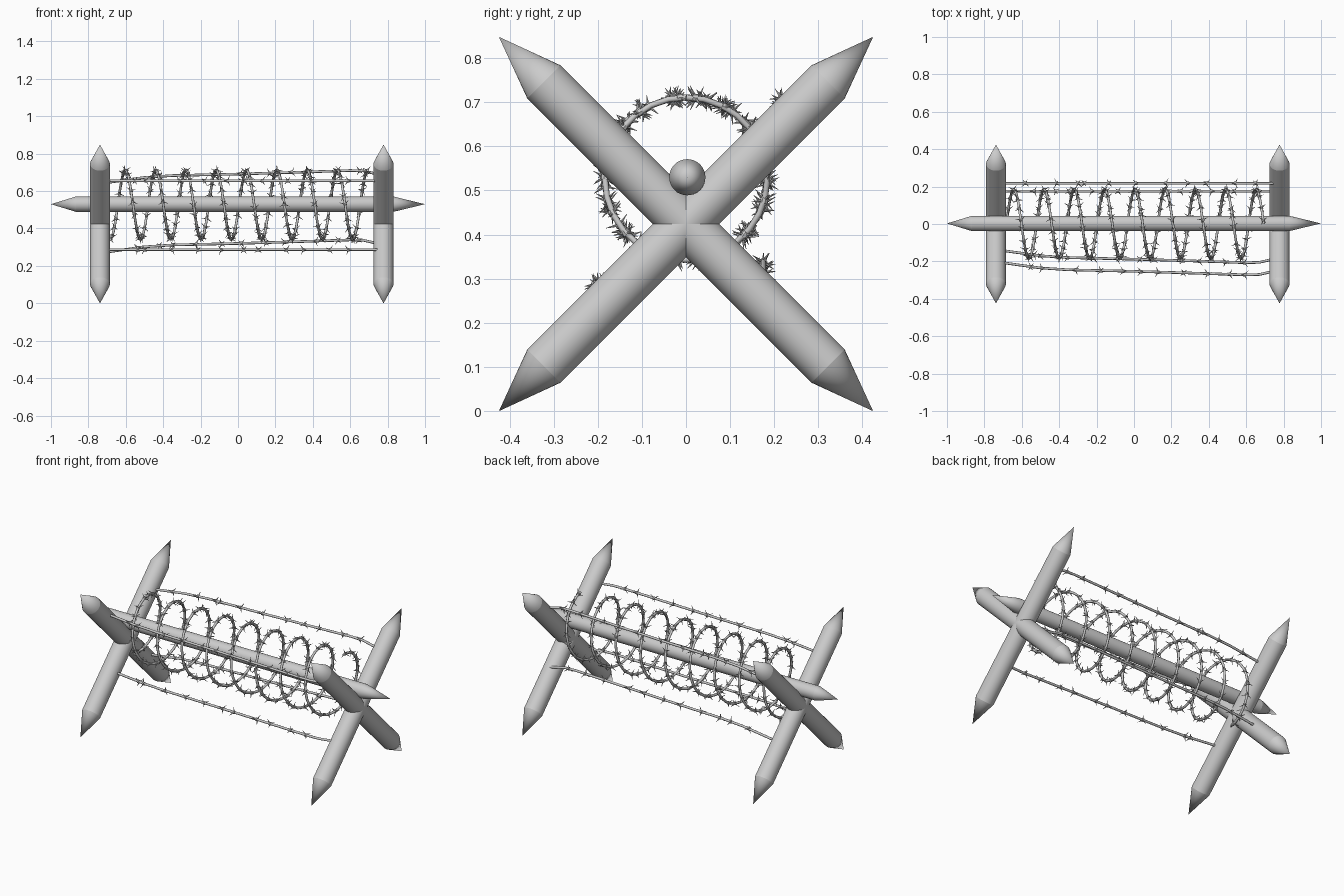
import bpy, bmesh, math, random
from mathutils import Matrix, Vector

random.seed(4)
if "Cube" in bpy.data.objects:
    bpy.data.objects.remove(bpy.data.objects["Cube"], do_unlink=True)

grey = bpy.data.materials.new("plain grey")
grey.use_nodes = True
colour = (0.6, 0.6, 0.6, 1)
grey.diffuse_color = colour
grey.node_tree.nodes["Principled BSDF"].inputs["Base Color"].default_value = colour


def finish(obj, angle):
    """Assign the material and smooth everything but the sharp edges."""
    obj.data.materials.clear()
    obj.data.materials.append(grey)
    bpy.ops.object.select_all(action="DESELECT")
    obj.select_set(True)
    bpy.context.view_layer.objects.active = obj
    bpy.ops.object.shade_smooth_by_angle(angle=math.radians(angle))


def mesh_object(name, bm, angle):
    mesh = bpy.data.meshes.new(name)
    bm.to_mesh(mesh)
    bm.free()
    obj = bpy.data.objects.new(name, mesh)
    bpy.context.collection.objects.link(obj)
    finish(obj, angle)
    return obj


def stake(name, centre, direction, start, shoulder_a, shoulder_b, end, radius):
    """Round pole with a point at both ends, turned about its own axis."""
    bm = bmesh.new()
    profile = [(0, start), (radius, shoulder_a), (radius, shoulder_b), (0, end)]
    verts = [bm.verts.new((r, 0, z)) for r, z in profile]
    edges = [bm.edges.new(pair) for pair in zip(verts, verts[1:])]
    bmesh.ops.spin(bm, geom=verts + edges, cent=(0, 0, 0), axis=(0, 0, 1),
                   angle=math.tau, steps=32)
    bmesh.ops.remove_doubles(bm, verts=bm.verts, dist=0.0005)
    bmesh.ops.recalc_face_normals(bm, faces=bm.faces)
    turn = Vector(direction).to_track_quat("Z", "Y").to_matrix().to_4x4()
    bm.transform(Matrix.Translation(centre) @ turn)
    mesh_object(name, bm, 15)


def wire(name, points, radius):
    """Round wire swept along a list of points."""
    curve = bpy.data.curves.new(name, "CURVE")
    curve.dimensions = "3D"
    curve.bevel_depth = radius
    curve.bevel_resolution = 2
    curve.use_fill_caps = True
    spline = curve.splines.new("POLY")
    spline.points.add(len(points) - 1)
    for p, co in zip(spline.points, points):
        p.co = (*co, 1)
    obj = bpy.data.objects.new(name, curve)
    bpy.context.collection.objects.link(obj)
    bpy.ops.object.select_all(action="DESELECT")
    obj.select_set(True)
    bpy.context.view_layer.objects.active = obj
    bpy.ops.object.convert(target="MESH")
    finish(bpy.context.view_layer.objects.active, 50)


def barbs(name, places, radius):
    """Knots of short wraps and four slanted spikes around a wire."""
    bm = bmesh.new()
    for pos, tangent in places:
        frame = Matrix.Translation(pos) @ tangent.to_track_quat("Z", "Y").to_matrix().to_4x4()
        bmesh.ops.create_cone(bm, cap_ends=True, segments=8, radius1=radius * 1.35,
                              radius2=radius * 1.35, depth=0.012, matrix=frame)
        roll = random.uniform(0, math.tau)
        for k in range(4):
            lean = random.uniform(0.3, 0.75) * (-1) ** k
            spin = Matrix.Rotation(roll + k * math.pi / 2, 4, "Z")
            tilt = Matrix.Rotation(math.pi / 2 + lean, 4, "Y")
            bmesh.ops.create_cone(bm, cap_ends=True, segments=6, radius1=0.0042, radius2=0.0005,
                                  depth=0.03,
                                  matrix=frame @ spin @ tilt @ Matrix.Translation((0, 0, 0.016)))
    mesh_object(name, bm, 40)


# Crossed end stakes and the long ridge pole
LEG = 0.6
for side, x in (("right", -0.738), ("left", 0.778)):
    for lean, s in (("forward", -1), ("backward", 1)):
        stake(f"{side}_{lean}_stake", (x, 0, 0.424), (0, s, 1),
              -LEG, -0.456, 0.456, LEG, 0.053)
stake("ridge_pole", (0, 0.003, 0.53), (1, 0, 0), -1, -0.866, 0.83, 1, 0.041)

# Coiled barbed wire
TURNS, PITCH, COIL = 8.5, 0.162, 0.184


def coil_point(turn):
    a = turn * math.tau
    return Vector((-0.683 + turn * PITCH, COIL * math.sin(a), 0.527 - COIL * math.cos(a)))


steps = int(TURNS * 28)
wire("coil_wire", [coil_point(i * TURNS / steps) for i in range(steps + 1)], 0.007)
count = int(TURNS * 18)
places = []
for i in range(count):
    t = (i + random.uniform(0.2, 0.8)) * TURNS / count
    places.append((coil_point(t), coil_point(t + 0.01) - coil_point(t - 0.01)))
barbs("coil_barbs", places, 0.007)

# Four strung wires, each bowing away from its straight line
BOW = [(-0.74, -0.008), (-0.68, 0), (-0.5, 0.025), (-0.35, 0.035), (0, 0.043),
       (0.3, 0.052), (0.6, 0.062), (0.67, 0.06), (0.78, 0.035)]
strung = [("front_upper", -0.21, 0.655, -1, 0), ("front_lower", -0.145, 0.287, -1, 0),
          ("back_upper", 0.217, 0.648, 0, 1), ("back_lower", 0.175, 0.277, 0, 1)]
for name, y, z, dy, dz in strung:
    pts = [Vector((x, y + dy * d, z + dz * d)) for x, d in BOW]
    wire(name + "_wire", pts, 0.007)
    places = []
    for i in range(11):
        x = -0.64 + (i + random.uniform(0.1, 0.9)) * 0.12
        for a, b in zip(pts, pts[1:]):
            if a.x <= x < b.x:
                places.append((a.lerp(b, (x - a.x) / (b.x - a.x)), b - a))
    barbs(name + "_barbs", places, 0.007)
